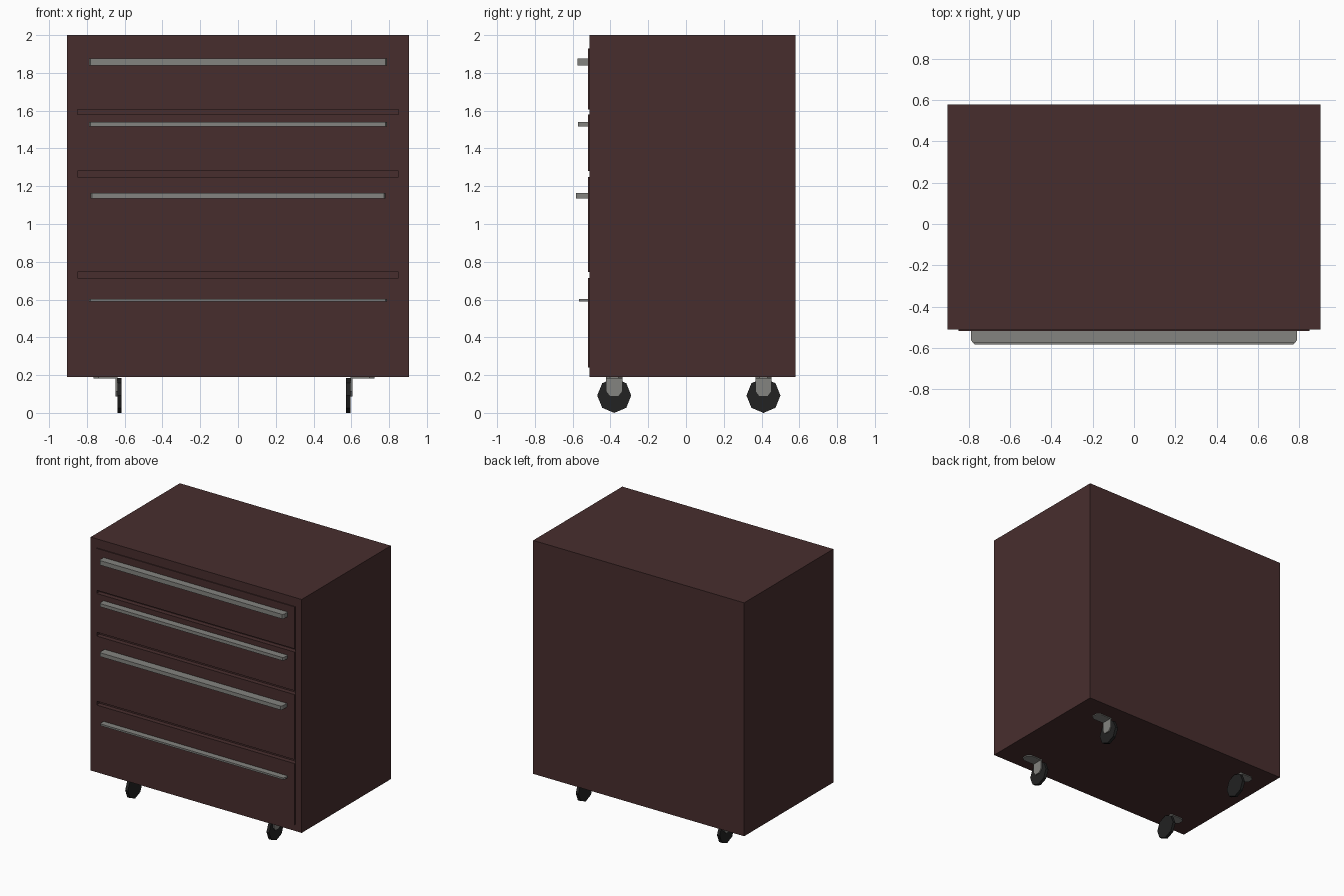
import bpy, bmesh, math
from mathutils import Matrix, Vector

if "Cube" in bpy.data.objects:
    bpy.data.objects.remove(bpy.data.objects["Cube"])


def material(name, rgb):
    m = bpy.data.materials.new(name)
    m.diffuse_color = (*rgb, 1)
    m.use_nodes = True
    m.node_tree.nodes["Principled BSDF"].inputs["Base Color"].default_value = m.diffuse_color
    return m


MAROON = material("dark maroon", (0.064, 0.027, 0.027))
GREY = material("metal grey", (0.23, 0.23, 0.215))
BLACK = material("wheel black", (0.016, 0.016, 0.016))


def finish(bm, name, mat):
    bmesh.ops.recalc_face_normals(bm, faces=bm.faces)
    me = bpy.data.meshes.new(name)
    bm.to_mesh(me)
    bm.free()
    me.materials.append(mat)
    ob = bpy.data.objects.new(name, me)
    bpy.context.collection.objects.link(ob)
    return ob


def add_box(bm, x0, x1, y0, y1, z0, z1):
    c = Vector(((x0 + x1) / 2, (y0 + y1) / 2, (z0 + z1) / 2))
    size = Matrix.Diagonal((x1 - x0, y1 - y0, z1 - z0, 1))
    bmesh.ops.create_cube(bm, size=1, matrix=Matrix.Translation(c) @ size)


def prism(name, mat, points, offset):
    """Extrude a flat polygon along an offset vector."""
    bm = bmesh.new()
    face = bm.faces.new([bm.verts.new(p) for p in points])
    ext = bmesh.ops.extrude_face_region(bm, geom=[face], use_keep_orig=True)
    moved = [v for v in ext["geom"] if isinstance(v, bmesh.types.BMVert)]
    bmesh.ops.translate(bm, verts=moved, vec=offset)
    return finish(bm, name, mat)


# cabinet shell with a recessed front opening
FRONT = -0.512
bm = bmesh.new()
add_box(bm, -0.905, 0.905, FRONT, 0.58, 0.19, 2.0)
bm.normal_update()
front = min(bm.faces, key=lambda f: f.calc_center_median().y)
bmesh.ops.inset_individual(bm, faces=[front], thickness=0.055)
for v in front.verts:
    v.co.z = 1.93 if v.co.z > 1 else 0.24
    v.co.x = math.copysign(0.85, v.co.x)
inner = bmesh.ops.extrude_discrete_faces(bm, faces=[front])["faces"][0]
# walls between the opening and the recessed floor
edges = [e for e in bm.edges if e.is_boundary]
bmesh.ops.translate(bm, verts=inner.verts, vec=(0, 0.03, 0))
if edges:
    bmesh.ops.bridge_loops(bm, edges=edges)
finish(bm, "cabinet_body", MAROON)

# drawer fronts: bottom z, top z; handles: bottom z, top z, front y, half width
drawers = [
    ((1.605, 1.93), (1.84, 1.875, -0.575, 0.79)),
    ((1.28, 1.58), (1.515, 1.54, -0.572, 0.79)),
    ((0.745, 1.25), (1.135, 1.165, -0.583, 0.782)),
    ((0.24, 0.715), (0.59, 0.604, -0.566, 0.79)),
]
for i, ((z0, z1), (h0, h1, y, w)) in enumerate(drawers, 1):
    bm = bmesh.new()
    add_box(bm, -0.85, 0.85, -0.519, FRONT + 0.03, z0, z1)
    finish(bm, f"drawer_front_{i}", MAROON)
    # long handle bar with clipped front corners
    outline = [(-w, -0.517), (-w, y + 0.013), (-w + 0.008, y),
               (w - 0.008, y), (w, y + 0.013), (w, -0.517)]
    prism(f"drawer_handle_{i}", GREY, [(a, b, h0) for a, b in outline], (0, 0, h1 - h0))

# casters: octagonal wheel, outer fork plate, mounting plate
for side, s, x in (("left", -1, -0.616), ("right", 1, 0.573)):
    for end, y in (("front", -0.38), ("back", 0.41)):
        ring = [(x, y + 0.09 * math.cos(k * math.pi / 4),
                 0.092 + 0.092 * math.sin(k * math.pi / 4)) for k in range(8)]
        prism(f"{end}_{side}_wheel", BLACK, ring, (s * 0.023, 0, 0))
        shape = [(-0.043, 0.19), (-0.043, 0.113), (-0.022, 0.086),
                 (0.022, 0.086), (0.043, 0.113), (0.043, 0.19)]
        xf = x + s * 0.023
        prism(f"{end}_{side}_fork", GREY, [(xf, y + a, b) for a, b in shape], (s * 0.009, 0, 0))
        plate = [(xf, y - 0.043), (xf + s * 0.1, y - 0.043), (xf + s * 0.126, y - 0.022),
                 (xf + s * 0.126, y + 0.022), (xf + s * 0.1, y + 0.043), (xf, y + 0.043)]
        prism(f"{end}_{side}_mount", GREY, [(a, b, 0.183) for a, b in plate], (0, 0, 0.008))
